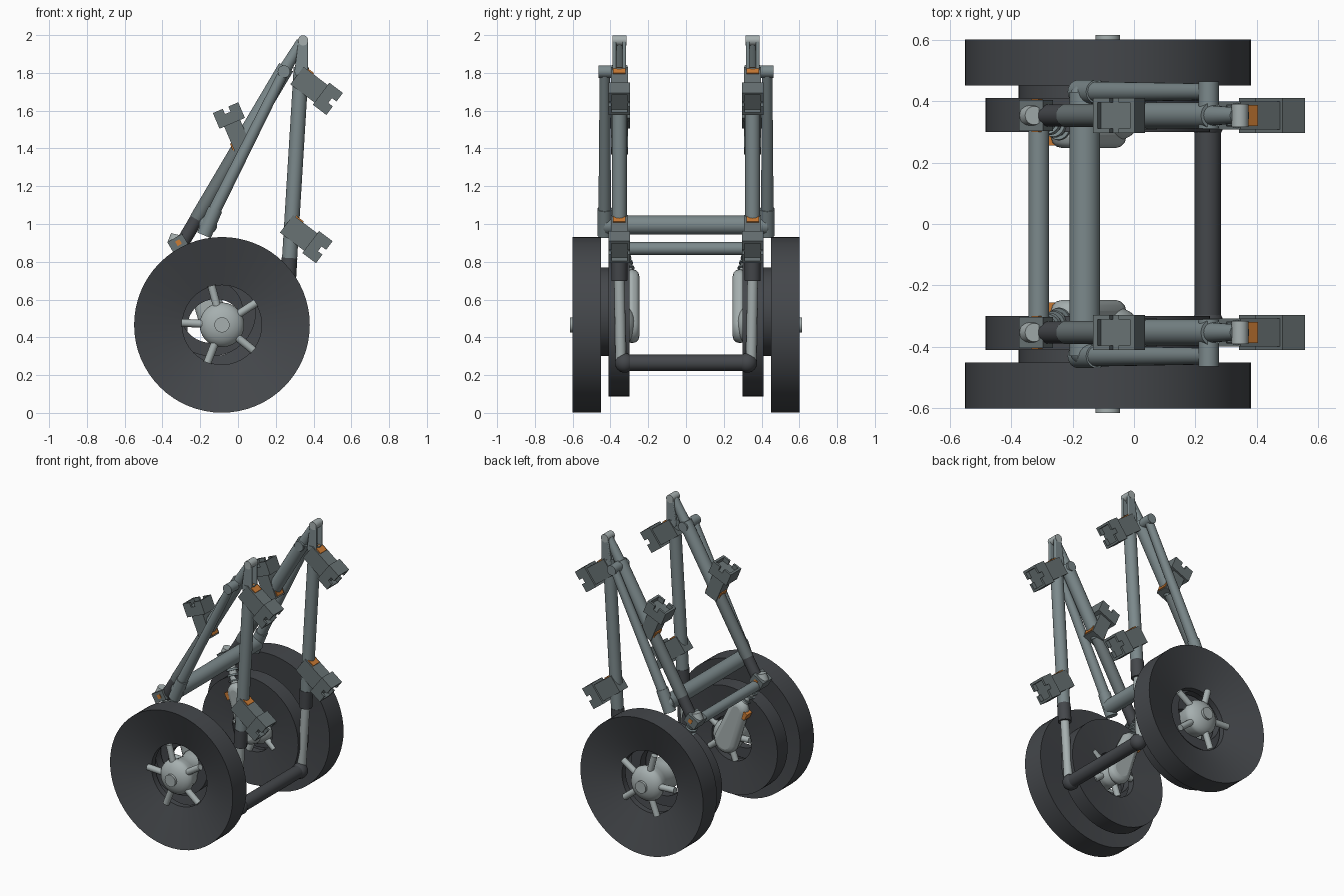
import bpy, bmesh, math
from mathutils import Vector, Matrix

if "Cube" in bpy.data.objects:
    bpy.data.objects.remove(bpy.data.objects["Cube"])


def material(name, rgb):
    m = bpy.data.materials.new(name)
    m.use_nodes = True
    m.diffuse_color = (*rgb, 1)
    m.node_tree.nodes["Principled BSDF"].inputs["Base Color"].default_value = (*rgb, 1)
    return m


STEEL = material("blue grey steel", (0.2, 0.25, 0.26))
CASE = material("housing grey", (0.14, 0.17, 0.175))
DARK = material("dark rubber", (0.058, 0.063, 0.07))
LIGHT = material("light metal", (0.38, 0.43, 0.43))
ORANGE = material("orange", (0.6, 0.2, 0.035))


def finish(name, bm, mat, smooth=True):
    bmesh.ops.recalc_face_normals(bm, faces=bm.faces)
    mesh = bpy.data.meshes.new(name)
    bm.to_mesh(mesh)
    bm.free()
    ob = bpy.data.objects.new(name, mesh)
    bpy.context.collection.objects.link(ob)
    mesh.materials.append(mat)
    if smooth:
        bpy.ops.object.select_all(action="DESELECT")
        ob.select_set(True)
        bpy.context.view_layer.objects.active = ob
        bpy.ops.object.shade_smooth_by_angle(angle=math.radians(35))
    return ob


def tube(name, a, b, r, mat, r2=None, sides=24):
    a, b = Vector(a), Vector(b)
    axis = b - a
    bm = bmesh.new()
    turn = Matrix.Translation((a + b) / 2) @ axis.to_track_quat("Z", "Y").to_matrix().to_4x4()
    bmesh.ops.create_cone(bm, cap_ends=True, segments=sides, radius1=r,
                          radius2=r if r2 is None else r2, depth=axis.length, matrix=turn)
    return finish(name, bm, mat)


def ball(name, p, r, mat):
    bm = bmesh.new()
    bmesh.ops.create_uvsphere(bm, u_segments=20, v_segments=12, radius=r,
                              matrix=Matrix.Translation(p))
    return finish(name, bm, mat)


def lathe(name, profile, mat, side, closed=False, centre=(-0.085, 0.466)):
    """Turn (radius, y) points about an axis along y."""
    cx, cz = centre
    bm = bmesh.new()
    vs = [bm.verts.new((cx + r, side * y, cz)) for r, y in profile]
    pairs = list(zip(vs, vs[1:])) + ([(vs[-1], vs[0])] if closed else [])
    edges = [bm.edges.new(p) for p in pairs]
    bmesh.ops.spin(bm, geom=vs + edges, cent=(cx, 0, cz), axis=(0, 1, 0),
                   angle=math.tau, steps=64)
    bmesh.ops.remove_doubles(bm, verts=bm.verts, dist=0.0005)
    return finish(name, bm, mat)


def link(name, a, ra, b, rb, y0, y1, mat, bevel):
    """Rounded plate spanning two circles in the xz plane."""
    bm = bmesh.new()
    for (x, z), r in ((a, ra), (b, rb)):
        for i in range(24):
            t = math.tau * i / 24
            for y in (y0, y1):
                bm.verts.new((x + r * math.cos(t), y, z + r * math.sin(t)))
    out = bmesh.ops.convex_hull(bm, input=bm.verts)
    junk = [g for g in out["geom_interior"] if isinstance(g, bmesh.types.BMVert)]
    bmesh.ops.delete(bm, geom=junk, context="VERTS")
    bmesh.ops.dissolve_limit(bm, angle_limit=0.01, verts=bm.verts, edges=bm.edges)
    mod = finish(name, bm, mat).modifiers.new("round", "BEVEL")
    mod.width, mod.segments = bevel, 3


def blocks(name, base, degrees, parts, mat):
    """Boxes given by (u, v, y) ranges; u runs along the tilted direction."""
    t = math.radians(degrees)
    u, v = Vector((math.cos(t), 0, math.sin(t))), Vector((-math.sin(t), 0, math.cos(t)))
    w = Vector((0, 1, 0))
    bm = bmesh.new()
    for u0, u1, v0, v1, y0, y1 in parts:
        frame = Matrix((u * (u1 - u0), v * (v1 - v0), w * (y1 - y0))).transposed().to_4x4()
        mid = Vector(base) + u * (u0 + u1) / 2 + v * (v0 + v1) / 2 + w * (y0 + y1) / 2
        bmesh.ops.create_cube(bm, size=1, matrix=Matrix.Translation(mid) @ frame)
    return finish(name, bm, mat, smooth=False)


def housing(name, base, degrees, neck, both):
    """Neck and wider head with a shallow end recess and notched sides."""
    H, W, T, N = 0.073, 0.0575, 0.015, 0.016
    parts = [(-0.01, 0.16, -neck, neck, -0.045, 0.045), (0.15, 0.21, -H, H, -W, W)]
    for k in (-1, 1):
        a, b = sorted((k * (H - T), k * H))
        parts.append((0.21, 0.24, a, b, -W, W))
        a, b = sorted((k * (W - T), k * W))
        parts += [(0.21, 0.24, -H + T, -N, a, b), (0.21, 0.24, N, H - T, a, b)]
    blocks(name, base, degrees, parts, CASE)
    pads = [(0.0, 0.055, neck, neck + 0.007, -0.034, 0.034)]
    if both:
        pads.append((0.0, 0.045, -neck - 0.007, -neck, -0.034, 0.034))
    blocks(name + "_pad", base, degrees, pads, ORANGE)


AX, AZ = -0.085, 0.466
Y, YO = 0.353, 0.43

for s, tag in ((-1, "front"), (1, "back")):
    def P(x, z, y=Y):
        return (x, s * y, z)

    # Dished double wheels with an offset ring between them
    lathe(tag + "_outer_wheel", [(0.21, 0.515), (0.465, 0.6), (0.465, 0.45), (0.21, 0.475)],
          DARK, s, True)
    lathe(tag + "_inner_wheel", [(0.15, 0.325), (0.365, 0.3), (0.365, 0.41), (0.15, 0.375)],
          DARK, s, True, centre=(-0.118, 0.452))
    lathe(tag + "_carrier_ring", [(0.165, 0.4), (0.235, 0.4), (0.235, 0.46), (0.165, 0.46)],
          DARK, s, True, centre=(-0.14, 0.535))

    # Hub with domes at both ends and an axle cap
    arc = [math.radians(a) for a in range(0, 91, 15)]
    dome = [(0.118 * math.sin(a), 0.535 + 0.068 * math.cos(a)) for a in arc]
    back = [(0.105 * math.cos(a), 0.34 - 0.075 * math.sin(a)) for a in arc]
    lathe(tag + "_hub", dome + [(0.1, 0.48), (0.09, 0.4)] + back, LIGHT, s)
    tube(tag + "_axle_cap", P(AX, AZ, 0.56), P(AX, AZ, 0.615), 0.04, LIGHT)
    for i in range(5):
        t = math.radians(33 + 72 * i)
        c, n = math.cos(t), math.sin(t)
        for y, reach in ((0.545, 0.215), (0.33, 0.17)):
            tube(tag + "_spoke", P(AX + 0.08 * c, AZ + 0.08 * n, y),
                 P(AX + reach * c, AZ + reach * n, y), 0.021, LIGHT, sides=12)

    # Swing arm
    y0, y1 = sorted((s * 0.247, s * 0.325))
    link(tag + "_swing_arm", (-0.11, 0.455), 0.085, (-0.205, 0.695), 0.065, y0, y1, LIGHT, 0.036)
    blocks(tag + "_swing_arm_pad", P(-0.255, 0.67, 0.285), -62,
           [(-0.025, 0.025, -0.02, 0.01, -0.03, 0.03)], ORANGE)

    # Shock absorber with coil rings
    top, low = Vector(P(-0.315, 0.9)), Vector(P(-0.2, 0.68, 0.285))
    tube(tag + "_shock", top, low, 0.026, LIGHT)
    for i in range(4):
        p = top.lerp(low, 0.2 + 0.14 * i)
        tube(tag + "_shock_ring", p, p.lerp(low, 0.09), 0.038, STEEL)
    tube(tag + "_shock_eye", P(-0.335, 0.9), P(-0.325, 0.945), 0.038, LIGHT, 0.03)

    # Upright leg: tube, dark collar, thin slider
    tube(tag + "_leg", P(0.272, 0.8), P(0.335, 1.83), 0.04, STEEL)
    tube(tag + "_leg_collar", P(0.265, 0.7), P(0.272, 0.82), 0.042, DARK)
    tube(tag + "_leg_slider", P(0.24, 0.265, 0.345), P(0.266, 0.72), 0.028, LIGHT)
    ball(tag + "_leg_elbow", P(0.24, 0.265, 0.325), 0.052, DARK)

    # Apex fork with pin
    for k in (-1, 1):
        y0, y1 = sorted((s * Y + k * 0.016, s * Y + k * 0.036))
        link(tag + "_fork_prong", (0.335, 1.81), 0.036, (0.345, 1.965), 0.026,
             y0, y1, STEEL, 0.005)
    tube(tag + "_apex_pin", P(0.345, 1.972, Y - 0.037), P(0.345, 1.972, Y + 0.037), 0.027, LIGHT)

    # Long diagonal strut and its foot
    tube(tag + "_diagonal", P(0.0, 1.4), P(0.255, 1.83), 0.043, STEEL)
    tube(tag + "_diagonal_tip", P(0.24, 1.805), P(0.335, 1.965), 0.034, STEEL, 0.026)
    tube(tag + "_diagonal_sleeve", P(-0.22, 1.025), P(0.01, 1.415), 0.038, CASE)
    tube(tag + "_diagonal_cuff", P(-0.3, 0.89), P(-0.21, 1.042), 0.036, DARK)
    blocks(tag + "_foot_bracket", P(-0.32, 0.9), 30,
           [(-0.045, 0.045, -0.035, 0.03, -0.05, 0.05)], CASE)
    blocks(tag + "_foot_pad", P(-0.32, 0.9), 30,
           [(-0.008, 0.018, -0.015, 0.012, -0.053, 0.053)], ORANGE)

    # Outer brace beside the diagonal
    tube(tag + "_brace", P(-0.15, 1.02, YO), P(0.243, 1.805, YO), 0.034, STEEL, 0.027)
    tube(tag + "_brace_sleeve", P(-0.18, 0.94, YO), P(-0.12, 1.08, YO), 0.039, STEEL)
    tube(tag + "_brace_pin", P(0.243, 1.807, 0.31), P(0.243, 1.807, 0.463), 0.033, STEEL)
    ball(tag + "_brace_foot", P(-0.16, 0.995, YO - 0.02), 0.05, STEEL)

    # Box housings on the legs
    housing(tag + "_upper_housing", P(0.32, 1.78), -37, 0.058, False)
    housing(tag + "_lower_housing", P(0.265, 0.995), -37, 0.058, False)
    housing(tag + "_diagonal_housing", P(0.028, 1.395), 113, 0.046, True)

# Cross bars joining both sides
for name, x, z, r, reach, mat in (("lower_crossbar", 0.24, 0.265, 0.043, 0.325, DARK),
                                  ("middle_crossbar", -0.31, 0.87, 0.034, Y, STEEL),
                                  ("upper_crossbar", -0.16, 0.995, 0.05, 0.43, STEEL)):
    tube(name, (x, -reach, z), (x, reach, z), r, mat)
